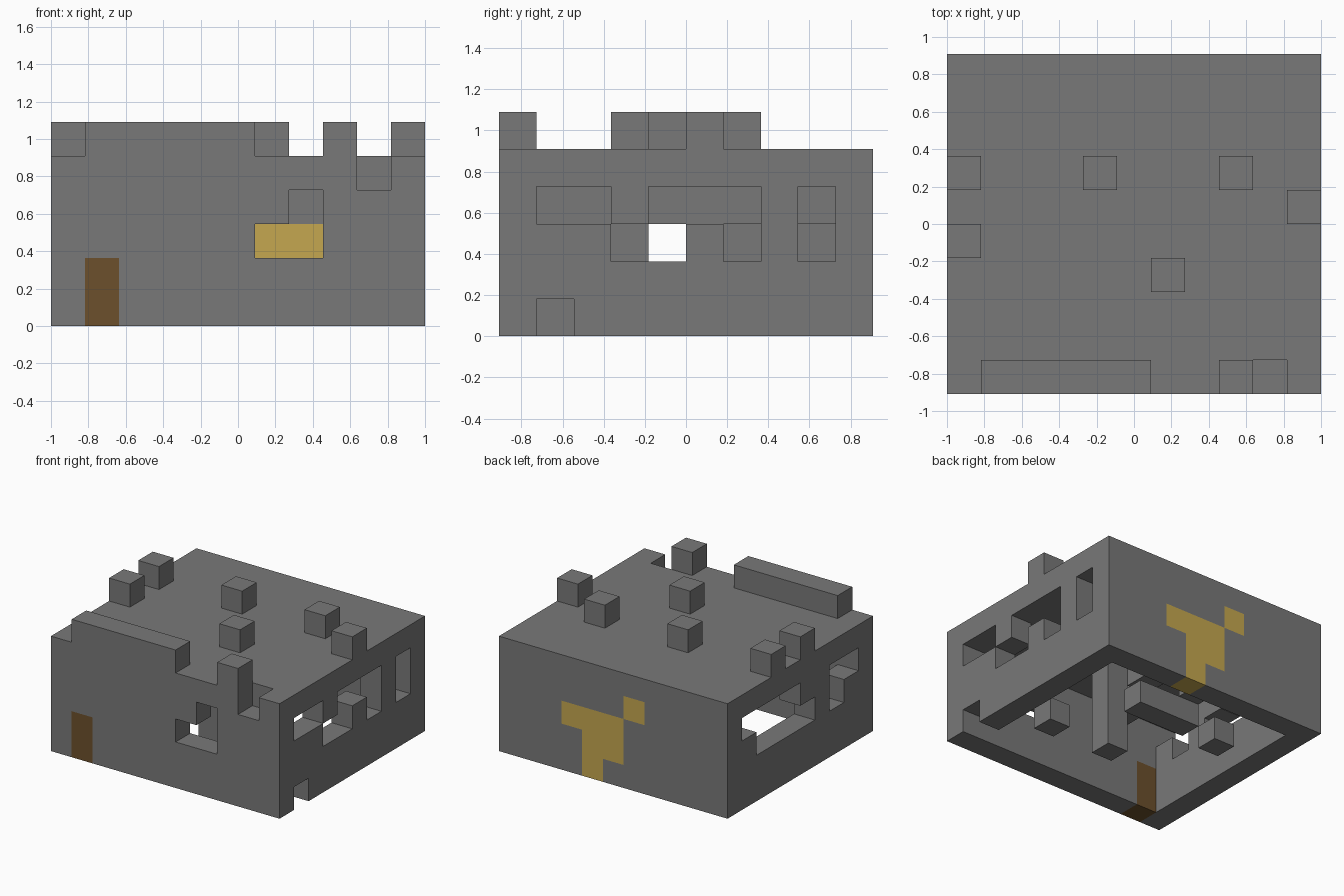
import bpy
import bmesh
from mathutils import Vector

cube = bpy.data.objects.get("Cube")
if cube:
    bpy.data.objects.remove(cube, do_unlink=True)

NX, NY, ROOF = 11, 10, 4
U = 2 / NX  # edge length of one block
ORIGIN = Vector((-1, -NY * U / 2, 0))


def make_material(name, rgb):
    mat = bpy.data.materials.new(name)
    mat.use_nodes = True
    mat.diffuse_color = (*rgb, 1)
    mat.node_tree.nodes["Principled BSDF"].inputs["Base Color"].default_value = (*rgb, 1)
    return mat


stone = make_material("grey_stone", (0.19, 0.19, 0.19))
gold = make_material("golden_yellow", (0.56, 0.39, 0.08))
wood = make_material("brown_wood", (0.15, 0.08, 0.025))


def box(xs, ys, zs):
    """Cells in a block; each argument is one index or an inclusive pair."""
    spans = [range(a, a + 1) if isinstance(a, int) else range(a[0], a[1] + 1)
             for a in (xs, ys, zs)]
    return {(i, j, k) for i in spans[0] for j in spans[1] for k in spans[2]}


R, B = NX - 1, NY - 1  # last column and last row

# Painted blocks
door = box(1, 0, (0, 1))
gold_panel = box((5, 7), B, 2) | box((5, 6), B, 1) | box(6, B, 0) | box(4, B, 3)

# Openings in the four walls and the roof edge
front_openings = box((6, 7), 0, 2) | box(7, 0, 3) | box(9, 0, ROOF)
plus_x_openings = (box(R, (1, 2), 3) | box(R, (3, 4), 2) | box(R, (4, 6), 3)
                   | box(R, 6, 2) | box(R, 8, (2, 3)) | box(R, 1, 0))
minus_x_openings = (box(0, (5, 8), 3) | box(0, (4, 7), 2)
                    | box(0, 2, 2) | box(0, (1, 2), 3))
openings = front_openings | plus_x_openings | minus_x_openings

# Walls form an open-bottomed ring under a flat roof
room = box((1, R - 1), (1, B - 1), (0, ROOF - 1))
shell = box((0, R), (0, B), (0, ROOF)) - room - openings - door - gold_panel

# Blocks standing on the roof
parapet = box((1, 5), 0, ROOF + 1) | box(8, 0, ROOF + 1)
roof_blocks = set()
for i, j in ((0, 6), (4, 6), (8, 6), (R, 5), (0, 4), (6, 3)):
    roof_blocks |= box(i, j, ROOF + 1)

# Blocks inside the room
pillar = box(5, 3, (0, 3))
floor_blocks = box(8, 3, 0) | box(2, 6, 0) | box((3, 5), 5, 1)
ceiling_blocks = box(3, (1, 2), 3) | box(4, (4, 6), 3) | box(3, 6, 2) | box(6, 8, 3)

parts = {
    "walls_and_roof": (shell, stone),
    "front_parapet": (parapet, stone),
    "roof_blocks": (roof_blocks, stone),
    "pillar": (pillar, stone),
    "floor_blocks": (floor_blocks, stone),
    "ceiling_blocks": (ceiling_blocks, stone),
    "door": (door, wood),
    "back_gold_panel": (gold_panel, gold),
}
occupied = set().union(*(cells for cells, _ in parts.values()))


def build(name, cells, mat):
    """Mesh the exposed sides of the cells and merge coplanar squares."""
    bm = bmesh.new()
    for cell in sorted(cells):
        for axis in range(3):
            for side in (0, 1):
                step = [0, 0, 0]
                step[axis] = 2 * side - 1
                if tuple(c + s for c, s in zip(cell, step)) in occupied:
                    continue
                u, v = Vector(), Vector()
                u[(axis + 1) % 3] = 1
                v[(axis + 2) % 3] = 1
                base = Vector(cell)
                base[axis] += side
                corners = [base, base + u, base + u + v, base + v]
                if not side:
                    corners.reverse()
                bm.faces.new([bm.verts.new(ORIGIN + c * U) for c in corners])
    bmesh.ops.remove_doubles(bm, verts=bm.verts, dist=0.001)
    bmesh.ops.dissolve_limit(bm, angle_limit=0.01, verts=bm.verts, edges=bm.edges)
    mesh = bpy.data.meshes.new(name)
    bm.to_mesh(mesh)
    bm.free()
    mesh.materials.append(mat)
    bpy.context.collection.objects.link(bpy.data.objects.new(name, mesh))


for part_name, (part_cells, part_mat) in parts.items():
    build(part_name, part_cells, part_mat)
